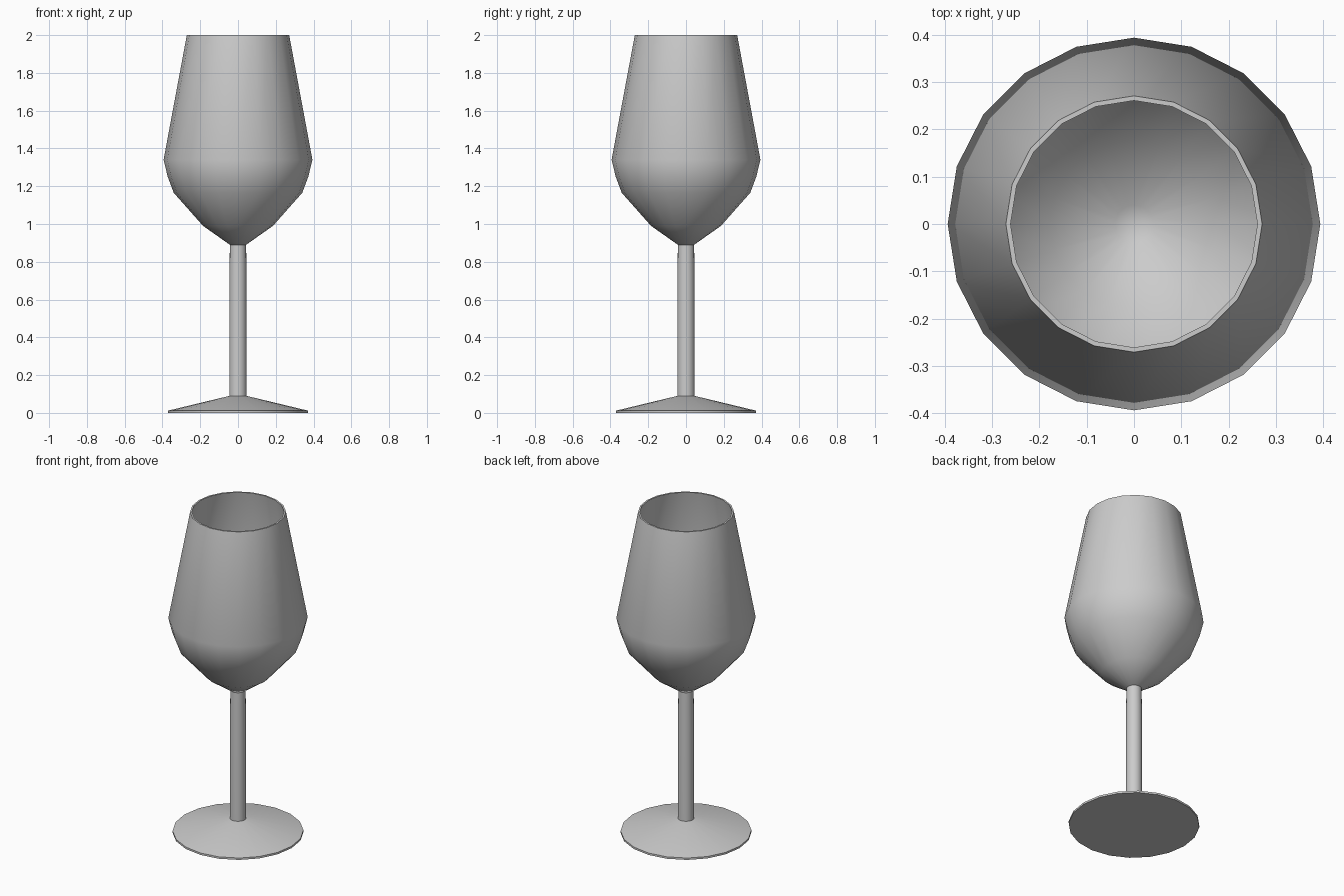
import bpy, bmesh, math

if "Cube" in bpy.data.objects:
    bpy.data.objects.remove(bpy.data.objects["Cube"])

SIDES = 20


def lathe(name, profile, sides=SIDES):
    """Spin an (r, z) profile around the z axis; r = 0 points become poles."""
    bm = bmesh.new()
    verts = [bm.verts.new((r, 0, z)) for r, z in profile]
    edges = [bm.edges.new(pair) for pair in zip(verts, verts[1:])]
    bmesh.ops.spin(bm, geom=verts + edges, cent=(0, 0, 0), axis=(0, 0, 1),
                   angle=2 * math.pi, steps=sides, use_duplicate=False)
    bmesh.ops.remove_doubles(bm, verts=bm.verts, dist=0.0005)
    bmesh.ops.recalc_face_normals(bm, faces=bm.faces)
    mesh = bpy.data.meshes.new(name)
    bm.to_mesh(mesh)
    bm.free()
    obj = bpy.data.objects.new(name, mesh)
    bpy.context.collection.objects.link(obj)
    bpy.ops.object.select_all(action='DESELECT')
    obj.select_set(True)
    bpy.context.view_layer.objects.active = obj
    bpy.ops.object.shade_smooth_by_angle(angle=math.radians(50))
    return obj


# Foot and stem: flat underside, thin rim, shallow cone, slim column
lathe("foot", [(0, 0), (0.37, 0), (0.37, 0.012), (0.045, 0.09), (0, 0.09)])
lathe("stem", [(0, 0.085), (0.046, 0.085), (0.045, 0.74), (0.043, 0.90), (0, 0.90)])

# Bowl: outer wall up to the rim, then the thin inner wall down to its bottom
lathe("bowl", [
    (0, 0.89), (0.043, 0.89), (0.185, 0.99), (0.34, 1.165), (0.372, 1.25),
    (0.394, 1.34), (0.271, 2.0),
    (0.261, 2.0), (0.383, 1.34), (0.361, 1.253), (0.331, 1.171),
    (0.178, 1.0), (0.04, 0.905), (0, 0.90),
])
